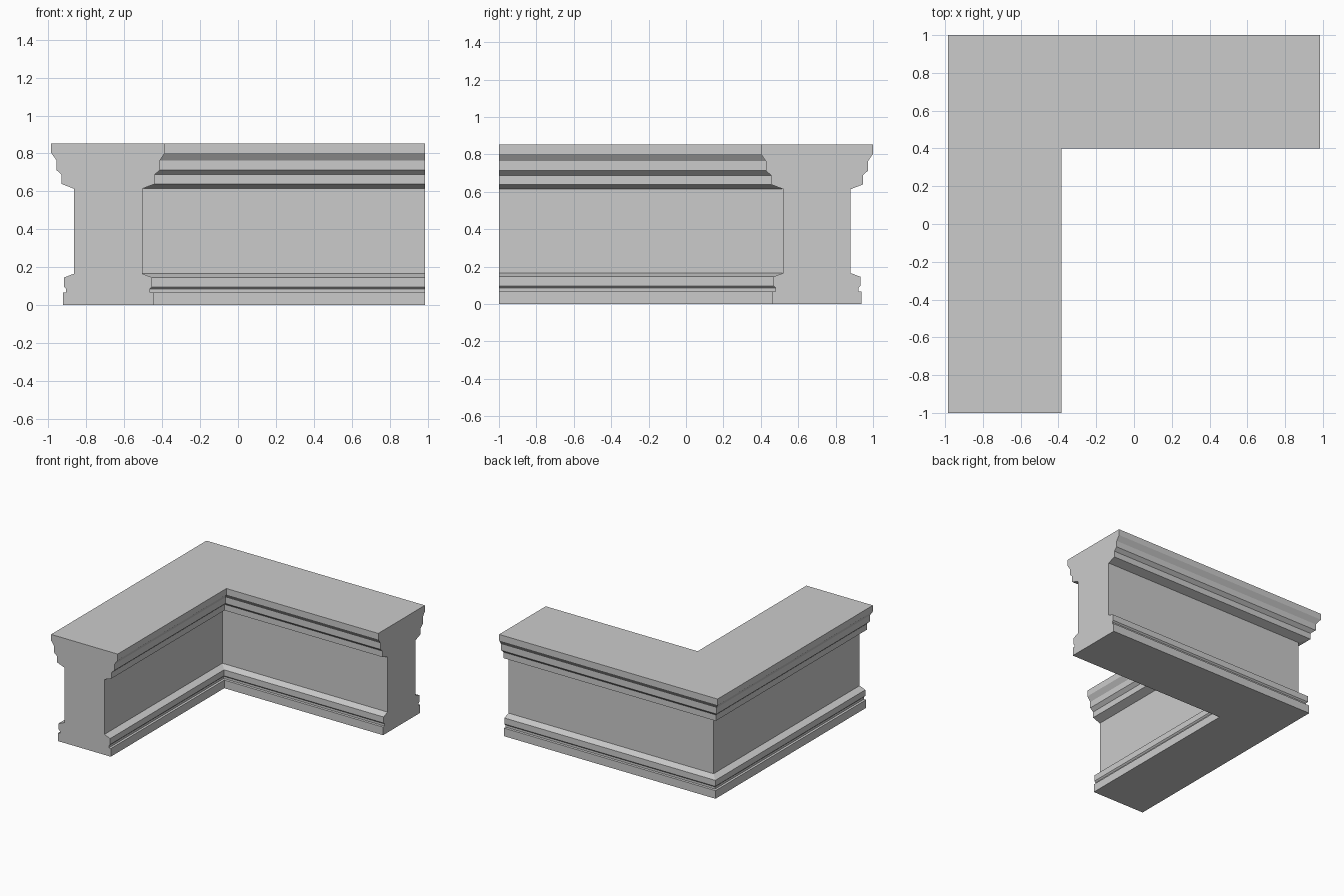
import bpy, bmesh

if "Cube" in bpy.data.objects:
    bpy.data.objects.remove(bpy.data.objects["Cube"])

# Half of the wall cross-section: (half width, height), bottom to top
HALF = [(0.238, 0.0), (0.238, 0.066), (0.221, 0.068), (0.221, 0.086),
        (0.232, 0.097), (0.232, 0.146), (0.18, 0.166), (0.18, 0.614),
        (0.245, 0.639), (0.245, 0.688), (0.273, 0.713), (0.273, 0.764),
        (0.30, 0.803), (0.30, 0.853)]
profile = HALF + [(-w, z) for w, z in reversed(HALF)]

# Centre line of the L: front end, mitred corner, right end
CX, CY = -0.685, 0.70
stations = [((CX, -1.0), (1, 0)),
            ((CX, CY), (1, -1)),
            ((0.985, CY), (0, -1))]

# Sweep the moulded profile along the L
bm = bmesh.new()
rings = [[bm.verts.new((x + w * dx, y + w * dy, z)) for w, z in profile]
         for (x, y), (dx, dy) in stations]
n = len(profile)
for a, b in zip(rings, rings[1:]):
    for i in range(n):
        j = (i + 1) % n
        bm.faces.new((a[i], a[j], b[j], b[i]))

# Flat end caps
bm.faces.new(rings[0])
bm.faces.new(rings[-1])
bmesh.ops.recalc_face_normals(bm, faces=bm.faces)

mesh = bpy.data.meshes.new("parapet_corner")
bm.to_mesh(mesh)
bm.free()
wall = bpy.data.objects.new("parapet_corner", mesh)
bpy.context.collection.objects.link(wall)
